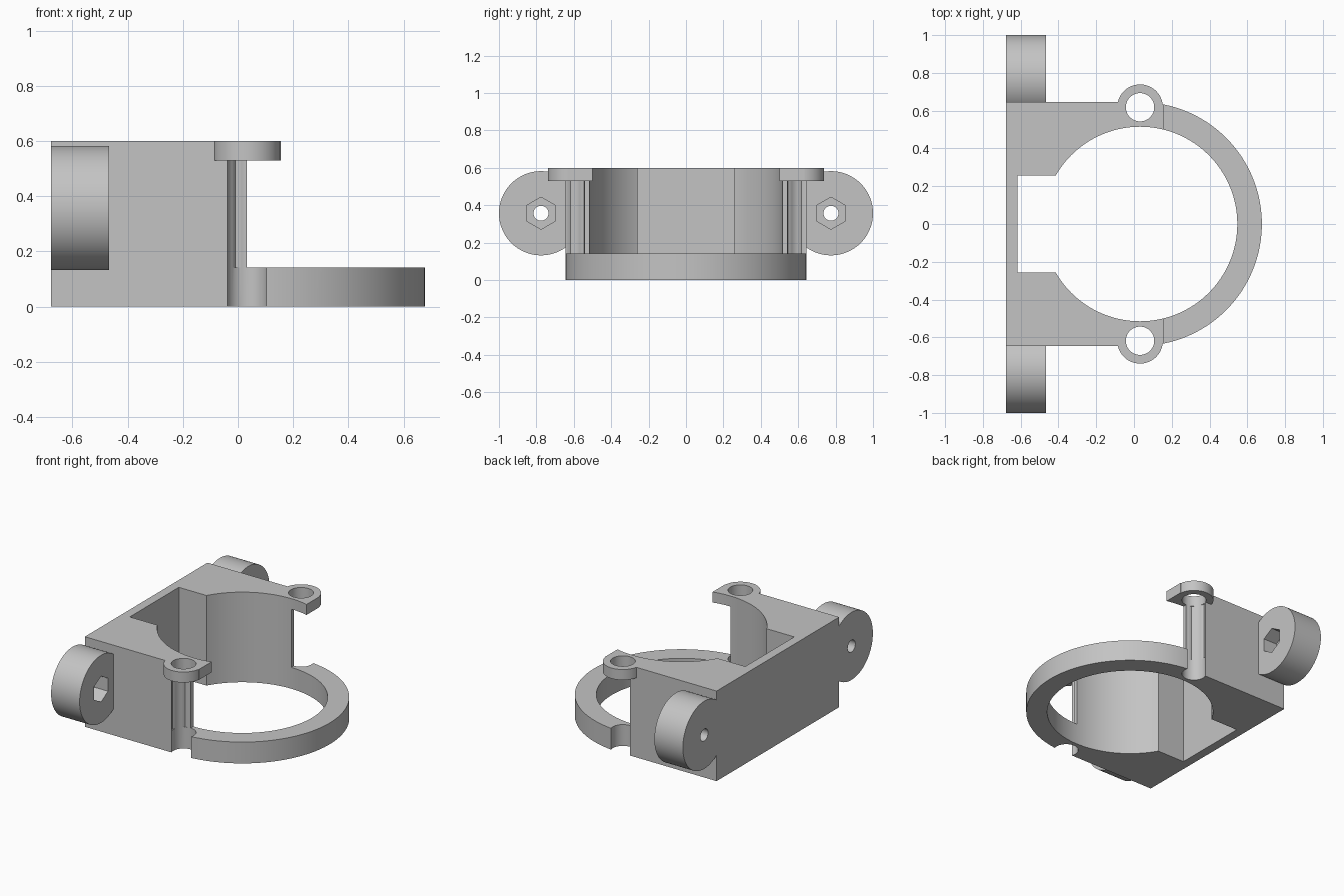
import bpy, bmesh, math
from mathutils import Matrix, Vector

if "Cube" in bpy.data.objects:
    bpy.data.objects.remove(bpy.data.objects["Cube"])

# Shared dimensions
CX = 0.032                    # centre of the bore and of the screw holes
HEIGHT, RING_TOP, LUG_BOTTOM = 0.6, 0.142, 0.53
BACK, HALF_WIDTH, BORE = -0.677, 0.645, 0.515
SCREW_Y, EAR_Y, EAR_Z = 0.618, 0.775, 0.357

grey = bpy.data.materials.new("plain grey")
grey.use_nodes = True
colour = (0.55, 0.55, 0.55, 1)
grey.diffuse_color = colour
grey.node_tree.nodes["Principled BSDF"].inputs["Base Color"].default_value = colour


def finish(name, bm):
    mesh = bpy.data.meshes.new(name)
    bmesh.ops.recalc_face_normals(bm, faces=bm.faces)
    bm.to_mesh(mesh)
    bm.free()
    mesh.materials.append(grey)
    obj = bpy.data.objects.new(name, mesh)
    bpy.context.collection.objects.link(obj)
    return obj


def prism(name, outline, z0, z1):
    bm = bmesh.new()
    face = bm.faces.new([bm.verts.new((x, y, z0)) for x, y in outline])
    top = bmesh.ops.extrude_face_region(bm, geom=[face])["geom"]
    verts = [v for v in top if isinstance(v, bmesh.types.BMVert)]
    bmesh.ops.translate(bm, verts=verts, vec=(0, 0, z1 - z0))
    return finish(name, bm)


def box(name, x0, x1, y0, y1, z0, z1):
    return prism(name, [(x0, y0), (x1, y0), (x1, y1), (x0, y1)], z0, z1)


def arc(x, y, r, start, end, n):
    angles = [math.radians(start + (end - start) * i / n) for i in range(n + 1)]
    return [(x + r * math.cos(a), y + r * math.sin(a)) for a in angles]


def disc(name, x, y, r, z0, z1, n=64):
    return prism(name, arc(x, y, r, 0, 360, n)[:-1], z0, z1)


def disc_along_x(name, y, z, r, x0, x1, n=64):
    # Upright disc turned so that its axis runs along x
    obj = disc(name, 0, 0, r, x0, x1, n)
    obj.data.transform(Matrix.Translation(Vector((0, y, z)))
                       @ Matrix.Rotation(math.pi / 2, 4, "Y"))
    return obj


def combine(target, tool, operation):
    mod = target.modifiers.new(operation, "BOOLEAN")
    mod.operation, mod.solver, mod.object = operation, "EXACT", tool
    bpy.context.view_layer.objects.active = target
    bpy.ops.object.modifier_apply(modifier=mod.name)
    bpy.data.objects.remove(tool)


# Body: square at the back, round at the front
outline = [(BACK, HALF_WIDTH), (BACK, -HALF_WIDTH)]
outline += arc(CX, 0, HALF_WIDTH, -90, 90, 72)
body = prism("clamp_body", outline, 0, HEIGHT)

# Leave a low ring at the front and thin overhangs at the top
combine(body, box("front_clearance", 0.155, 1, -1, 1, RING_TOP, 1), "DIFFERENCE")
combine(body, box("under_lug_clearance", CX, 0.3, -1, 1, RING_TOP, LUG_BOTTOM), "DIFFERENCE")

# Screw lugs and side ears
for side in (-1, 1):
    combine(body, disc("screw_lug", CX, side * SCREW_Y, 0.121, LUG_BOTTOM, HEIGHT), "UNION")
    combine(body, disc_along_x("side_ear", side * EAR_Y, EAR_Z, 0.225, BACK, -0.467, 96), "UNION")

# Central bore and rectangular rear pocket
combine(body, disc("bore", CX, 0, BORE, -0.1, 0.7, 128), "DIFFERENCE")
combine(body, box("rear_pocket", -0.617, -0.2, -0.258, 0.258, -0.1, 0.7), "DIFFERENCE")

# Screw holes, hexagonal slots, ear holes and nut recesses
for side in (-1, 1):
    y = side * SCREW_Y
    combine(body, disc("screw_hole", CX, y, 0.075, -0.1, 0.7, 48), "DIFFERENCE")
    combine(body, disc("hex_slot", CX, y, 0.083, RING_TOP, LUG_BOTTOM, 6), "DIFFERENCE")
    combine(body, disc_along_x("ear_hole", side * EAR_Y, EAR_Z, 0.04, -0.8, -0.3, 32), "DIFFERENCE")
    combine(body, disc_along_x("nut_recess", side * EAR_Y, EAR_Z, 0.086, -0.567, -0.3, 6), "DIFFERENCE")

# Smooth the round walls, keep the corners crisp
bpy.ops.object.select_all(action="DESELECT")
body.select_set(True)
bpy.context.view_layer.objects.active = body
bpy.ops.object.shade_smooth_by_angle(angle=math.radians(25))
